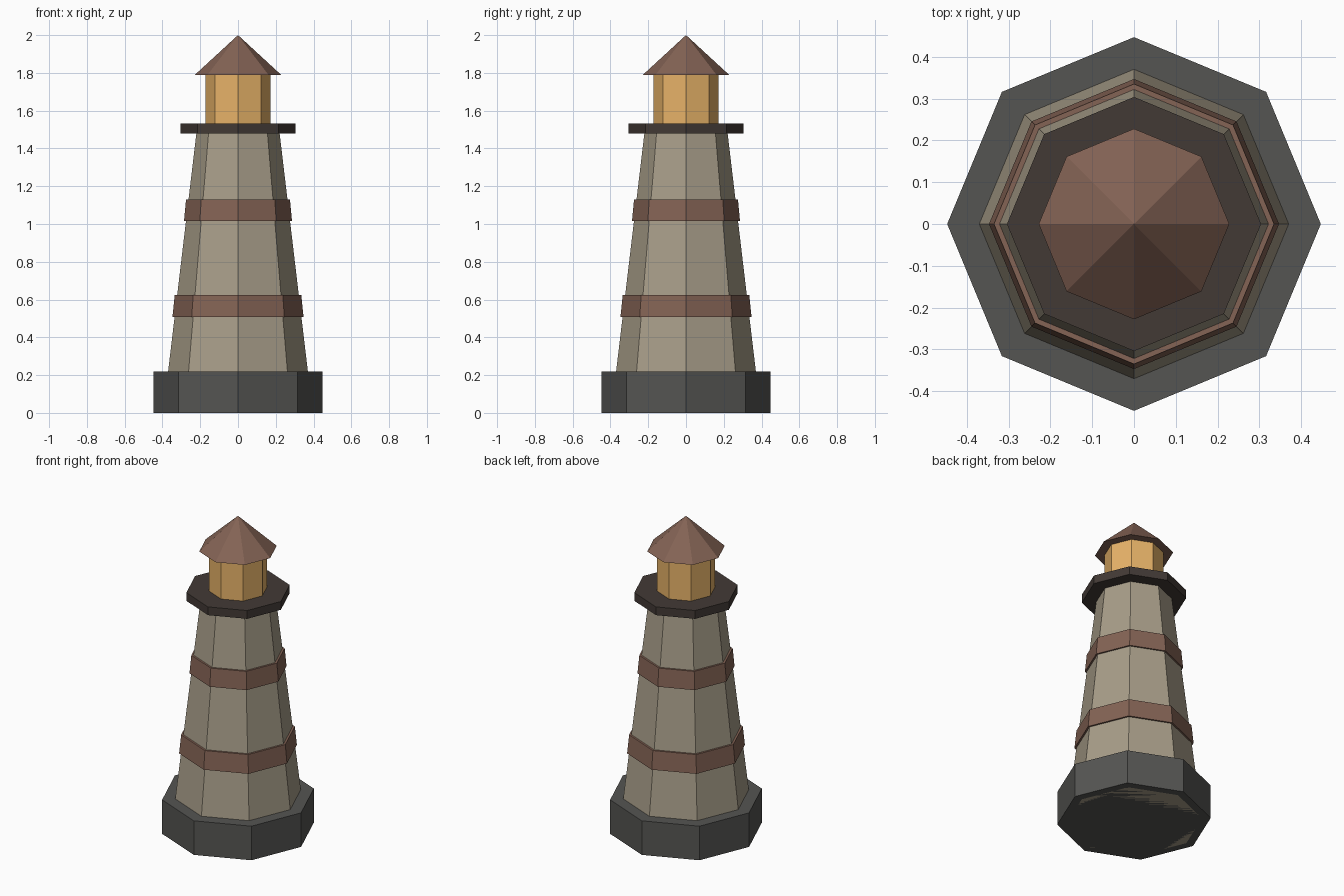
import bpy

if "Cube" in bpy.data.objects:
    bpy.data.objects.remove(bpy.data.objects["Cube"])

SIDES = 8


def material(name, rgb):
    mat = bpy.data.materials.new(name)
    mat.diffuse_color = (*rgb, 1.0)
    mat.use_nodes = True
    mat.node_tree.nodes["Principled BSDF"].inputs["Base Color"].default_value = mat.diffuse_color
    return mat


stone = material("stone", (0.39, 0.34, 0.25))
dark_stone = material("dark_stone", (0.09, 0.09, 0.085))
brick = material("brick", (0.23, 0.125, 0.09))
iron = material("iron", (0.055, 0.042, 0.036))
glow = material("lamp_glow", (0.80, 0.45, 0.14))


def octagon(name, z0, z1, r0, r1, mat):
    """Eight-sided tapered solid with corners on the x and y axes."""
    bpy.ops.mesh.primitive_cone_add(vertices=SIDES, radius1=r0, radius2=r1,
                                    depth=z1 - z0, location=(0, 0, (z0 + z1) / 2))
    obj = bpy.context.object
    obj.name = name
    obj.data.materials.append(mat)
    return obj


# Foundation and tapering tower, which runs down to the ground
octagon("base", 0.0, 0.218, 0.447, 0.447, dark_stone)
octagon("tower", 0.0, 1.50, 0.396, 0.218, stone)

# Painted bands, slightly proud of the tower wall
octagon("lower_band", 0.507, 0.625, 0.347, 0.335, brick)
octagon("upper_band", 1.015, 1.13, 0.286, 0.275, brick)

# Gallery, lantern room and pointed roof
octagon("gallery", 1.48, 1.533, 0.304, 0.304, iron)
octagon("lantern_room", 1.533, 1.79, 0.172, 0.172, glow)
octagon("roof", 1.79, 2.0, 0.228, 0.0, brick)
